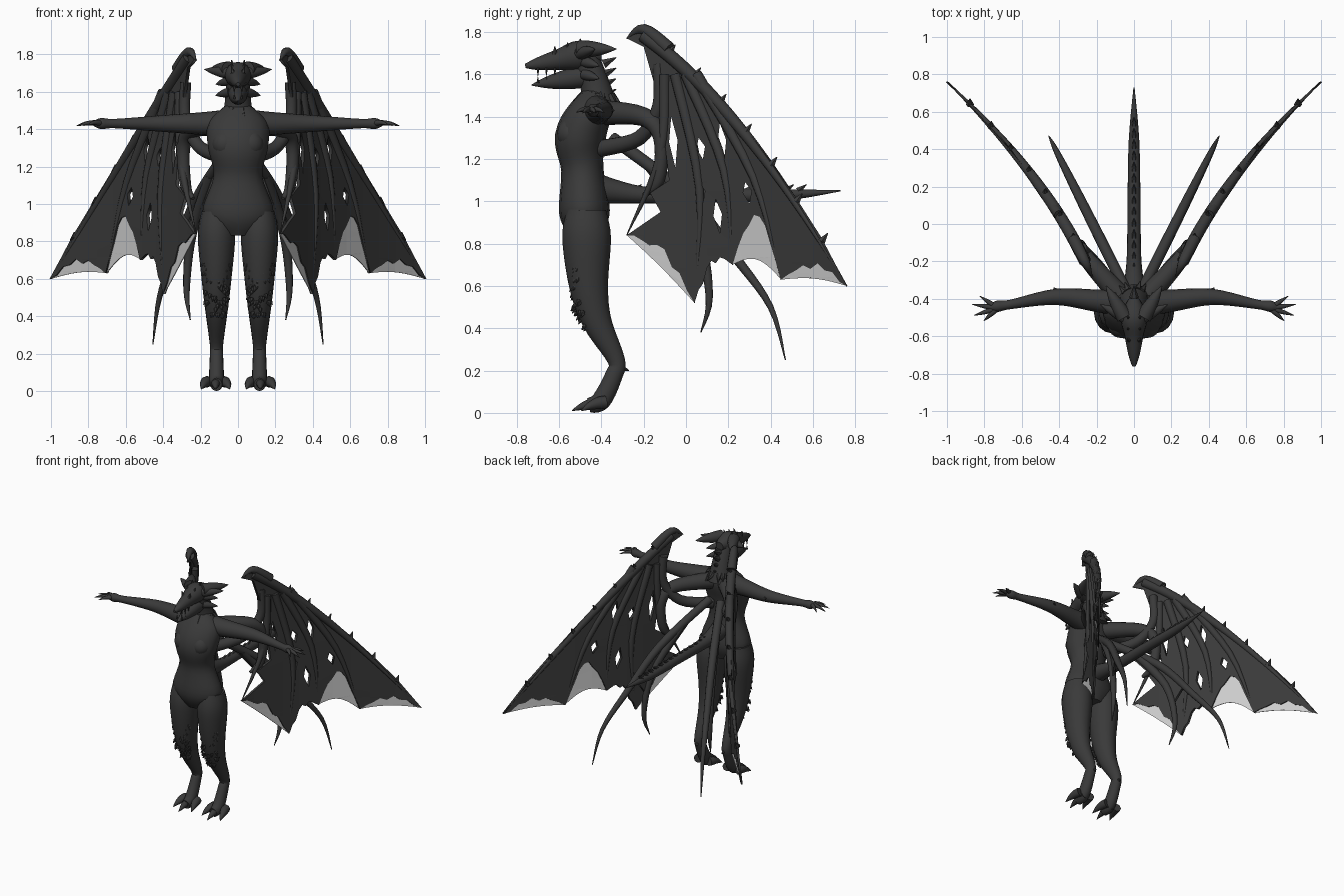
import bpy, bmesh, math, random
from mathutils import Vector

random.seed(4)
cube = bpy.data.objects.get("Cube")
if cube:
    bpy.data.objects.remove(cube)

ACROSS, ALONG, UP = Vector((1, 0, 0)), Vector((0, 1, 0)), Vector((0, 0, 1))
OUTWARD = ACROSS - ALONG * .6


def material(name, value):
    mat = bpy.data.materials.new(name)
    mat.use_nodes = True
    colour = (value, value, value, 1)
    mat.diffuse_color = colour
    mat.node_tree.nodes["Principled BSDF"].inputs["Base Color"].default_value = colour
    return mat


HIDE = material("charcoal hide", .042)
PALE = material("pale membrane", .6)


def finish(name, bm, mat, mirror):
    bmesh.ops.recalc_face_normals(bm, faces=bm.faces)
    mesh = bpy.data.meshes.new(name)
    bm.to_mesh(mesh)
    bm.free()
    mesh.materials.append(mat)
    obj = bpy.data.objects.new(name, mesh)
    bpy.context.collection.objects.link(obj)
    if mirror:
        obj.modifiers.new("mirror", "MIRROR").use_mirror_merge = False


def refine(path, steps=5):
    """Pass a smooth curve through the points, radii included."""
    result = []
    last = len(path) - 1
    for i in range(last):
        a, b, c, d = (path[max(0, min(last, i + k))] for k in (-1, 0, 1, 2))
        for step in range(steps):
            t = step / steps
            result.append([q + t / 2 * (r - p + t * (2 * p - 5 * q + 4 * r - s + t * (3 * (q - r) + s - p)))
                           for p, q, r, s in zip(a, b, c, d)])
    return result + [path[last]]


def tubes(name, paths, ref=ACROSS, mirror=True, sides=16):
    """Loft rings along each path; a point is x, y, z, side radius, other radius."""
    bm = bmesh.new()
    for path in paths:
        path = refine(path) if len(path) > 2 else path
        spots = [Vector(p[:3]) for p in path]
        rings = []
        for before, spot, after, point in zip(spots[:1] + spots, spots, spots[1:] + spots[-1:], path):
            heading = (after - before).normalized()
            side = (ref - heading * ref.dot(heading)).normalized()
            other = heading.cross(side)
            angles = [math.tau * k / sides for k in range(sides)]
            rings.append([bm.verts.new(spot + side * point[3] * math.cos(a) + other * point[-1] * math.sin(a))
                          for a in angles])
        for low, high in zip(rings, rings[1:]):
            for k in range(sides):
                face = bm.faces.new((low[k - 1], low[k], high[k], high[k - 1]))
                face.smooth = sides > 6
        bm.faces.new(rings[0])
        bm.faces.new(rings[-1])
    finish(name, bm, HIDE, mirror)


def spike(base, tip, radius):
    return [(*base, radius), (*tip, radius * .1)]


def horn(base, tip, radius, bow=0):
    base, tip = Vector(base), Vector(tip)
    return [(*(base.lerp(tip, t) + UP * bow * math.sin(math.pi * t)), radius * (1.05 - t * t))
            for t in (0, .3, .6, .8, 1)]


def spikes(name, paths, mirror=True, ref=ACROSS):
    tubes(name, paths, ref, mirror, sides=6)


def at(x, rows):
    return [(x, *row) for row in rows]


# Side-on wing coordinates are bent outwards by these rules
def outer(y):
    return .37 + .6 * y + .3 * y * y


def inner(y):
    return .22 + .5 * y


def edge(u):
    return 1.65 - .93 * u - .55 * u * u


def strut(points, radius, spread=outer):
    end = len(points) - 1
    return [(spread(u), u, v, radius * (1.1 - (i / end) ** 2)) for i, (u, v) in enumerate(points)]


def ragged(a, b, rise, jitter=0, count=9):
    """Arched line between two wing points with a torn outline."""
    line = []
    for i in range(count + 1):
        t = i / count
        bump = math.sin(math.pi * t) * (rise + random.uniform(-jitter, jitter))
        line.append((a[0] + (b[0] - a[0]) * t, a[1] + (b[1] - a[1]) * t + bump))
    return line


def sheet(name, mat, outlines, spread=outer, thick=.008):
    """Fill a side outline (later outlines are holes) and bend it outwards."""
    curve = bpy.data.curves.new(name, "CURVE")
    curve.dimensions, curve.fill_mode, curve.extrude = "2D", "BOTH", thick
    for outline in outlines:
        spline = curve.splines.new("POLY")
        spline.points.add(len(outline) - 1)
        for point, (u, v) in zip(spline.points, outline):
            point.co = (u, v, 0, 1)
        spline.use_cyclic_u = True
    temp = bpy.data.objects.new("outline", curve)
    bpy.context.collection.objects.link(temp)
    graph = bpy.context.evaluated_depsgraph_get()
    flat = bpy.data.meshes.new_from_object(temp.evaluated_get(graph))
    bpy.data.objects.remove(temp)
    bm = bmesh.new()
    bm.from_mesh(flat)
    bpy.data.meshes.remove(flat)
    for i in range(-2, 8):
        bmesh.ops.bisect_plane(bm, geom=bm.verts[:] + bm.edges[:] + bm.faces[:],
                               plane_co=ACROSS * i * .1, plane_no=ACROSS)
    for v in bm.verts:
        u, height, offset = v.co
        v.co = (spread(u) + offset, u, height)
    finish(name, bm, mat, True)


# Torso, chest and neck
torso = [(-.47, .84, .09, .08), (-.48, .95, .19, .12), (-.49, 1.15, .13, .1),
         (-.5, 1.3, .16, .12), (-.45, 1.43, .16, .1), (-.42, 1.52, .07, .06)]
tubes("torso", [at(0, torso)], mirror=False)
tubes("chest", [at(.07, [(-.51, 1.4, .03), (-.54, 1.32, .07), (-.52, 1.24, .03)])])
tubes("neck", [at(0, [(-.41, 1.43, .09), (-.43, 1.55, .07), (-.48, 1.7, .06)])], mirror=False)

# Head with open jaws, crown horns and frills
skull = [(-.4, 1.69, .03), (-.5, 1.69, .07), (-.6, 1.67, .05), (-.7, 1.65, .03), (-.76, 1.64, .01)]
tubes("skull", [at(0, skull)], mirror=False)
tubes("lower_jaw", [horn((0, -.48, 1.59), (0, -.73, 1.55), .05)], mirror=False)
tubes("horns", [horn((.05, -.5, 1.72), (.15, -.33, 1.72), .04), horn((.05, -.5, 1.7), (.18, -.43, 1.72), .03)]
      + [horn((.04, -.48, z), (.12, -.41, z - .02), .025) for z in (1.6, 1.66)], ref=UP)
spikes("teeth", [spike((.02, y, z), (.02, y, z + d), .008) for y in (-.62, -.66, -.7)
                 for z, d in ((1.63, -.04), (1.56, .03))])
spikes("brow_spines", [spike((.025, y, 1.88 + y * .3), (.035, y, 1.92 + y * .3), .015) for y in (-.5, -.56, -.62)])
spikes("neck_spines", [spike((0, -.39, z), (0, -.33, z + .03), .025) for z in (1.5, 1.55, 1.6, 1.65)], mirror=False)

# Ragged collar around the neck base
collar = []
for i in range(14):
    out = Vector((math.cos(i - 7), math.sin(i - 7), 0))
    root = Vector((0, -.42, 1.5))
    collar.append(spike(root + out * .07, root + out * .12 - UP * random.uniform(.02, .08), .022))
spikes("collar_spines", collar, ref=OUTWARD + UP * 3, mirror=False)

# Arms and clawed hands
arm = [(.1, -.42, .07), (.2, -.41, .06), (.42, -.39, .043), (.66, -.43, .025), (.73, -.44, .03), (.77, -.45, .015)]
tubes("arm", [[(x, y, 1.43, r) for x, y, r in arm]], ref=ALONG)
spikes("elbow_spike", [spike((.39, -.38, 1.43), (.43, -.34, 1.43), .03)], ref=UP)
palm = Vector((.73, -.45, 1.43))
fan = [.6 - .45 * i for i in range(4)]
tubes("fingers", [horn(palm, palm + Vector((math.cos(a), math.sin(a), -.1)) * .14 * math.cos(a), .015, .01)
                  for a in fan], ref=UP, sides=8)

# Legs with raised heels and clawed feet
leg = [(-.47, .96, .08), (-.47, .83, .1), (-.46, .6, .08), (-.42, .43, .06),
       (-.33, .25, .036), (-.34, .18, .036), (-.4, .06, .04), (-.46, .035, .03)]
tubes("leg", [[(.115, y, z, r, r * 1.15) for y, z, r in leg]])
tubes("toes", [horn((.12 + d, -.38, .05), (.12 + d * 1.7, abs(d) - .54, .01), .03, .01) for d in (-.045, 0, .045)],
      sides=8)
spikes("heel_spur", [spike((.11, -.33, .22), (.11, -.27, .2), .03)])

# Rough scales on the front of the legs
scales = []
for i in range(60):
    height, turn = random.uniform(.4, .72), random.uniform(-1, 1)
    out = Vector((math.sin(turn), -math.cos(turn), 0))
    base = Vector((.115, -.46 + max(0, .5 - height) * .5, height)) + out * (.03 + height * .08)
    scales.append(spike(base, base + out * .015 - UP * .02, .012))
spikes("leg_scales", scales)

# Tail with a ridge
tail = [(-.42, 1.06, .07), (-.2, 1.03, .04), (.1, 1.03, .035), (.45, 1.03, .028), (.73, 1.05, .003)]
tubes("tail", [at(0, tail)], mirror=False)
ridge = [i * .06 - .25 for i in range(14)]
spikes("tail_ridge", [spike((0, y, 1.05), (0, y + .04, 1.08), .018) for y in ridge], mirror=False)

# Wing arms joining the back to the wrist
tubes("wing_arm", [
    [(.06, -.4, 1.42, .06), (.24, -.2, 1.4, .045), (.29, -.12, 1.3, .035), (.28, -.13, 1.1, .03), (.24, -.2, 1.03, .01)],
    [(.06, -.4, 1.25, .04), (.2, -.22, 1.3, .035), (.28, -.13, 1.45, .03), (.28, -.13, 1.65, .03)]], ref=OUTWARD)

# Wing bones: leading edge, hooked thumb and four fingers
hook = (-.28, 1.77)
front = [(i * .12 - .2, edge(i * .12 - .2)) for i in range(9)]
tips = [(.76, .6), (.45, .63), (.22, .7), (.04, .52), (-.28, .84)]
digits = []
for i, (u, v) in enumerate(tips[1:]):
    root = .05 - i * .05
    digits.append(strut([(root, 1.6), ((root + u) / 2 + .07, (v + 1.6) / 2), (u, v)], .025))
leading = [(u, v - .03) for u, v in front[:-1]]
tubes("wing_bones", [strut(leading + tips[:1], .03), strut([front[1], front[0], hook], .03)] + digits,
      ref=OUTWARD, sides=10)
spikes("wing_thorns", [spike((outer(u), u, v - .02), (outer(u), u + .03, v + .02), .022) for u, v in front[1:-1]])

# Torn dark wing skin with slits
rises = [.07, .25, .1, .09]
torn = [ragged(a, b, rise, .025) for a, b, rise in zip(tips, tips[1:], rises)]
skin = [hook] + front[:-1]
for line in torn:
    skin += line[:-1]
skin += [tips[-1], (-.12, .95), (-.17, 1.04), (-.08, 1.1), (-.12, 1.45), (-.2, 1.73)]
slits = []
for u, v, half in [(-.06, 1.28, .12), (.17, 1.28, .09), (.07, 1.25, .05),
                   (.07, 1.04, .05), (.29, 1.04, .05), (.15, .93, .08)]:
    slits.append([(u - .01, v + half), (u + .02, v + .01), (u + .01, v - half), (u - .02, v)])
sheet("wing_skin", HIDE, [skin] + slits)

# Pale hems below the torn edges
for name, i, low in (("outer", 0, .02), ("middle", 1, .06), ("inner", 3, .01)):
    a, b = tips[i], tips[i + 1]
    hem = ragged(a, b, low) + ragged(b, a, rises[i] + .05)[1:-1]
    sheet(name + "_wing_hem", PALE, [hem], thick=.002)

# Inner trailing tendrils and their web
long_tendril = [(-.35, 1.3), (0, 1.03), (.23, .74), (.4, .5), (.47, .25)]
short_tendril = [(-.15, 1.15), (.05, .85), (.11, .55), (.07, .38)]
tubes("tendrils", [strut(points, .027, inner) for points in (long_tendril, short_tendril)], ref=OUTWARD, sides=10)
sheet("inner_web", HIDE, [[(-.2, 1.16), (0, 1.02), (.23, .74), (.16, .8), (.09, .68), (.03, .86)]], spread=inner)
